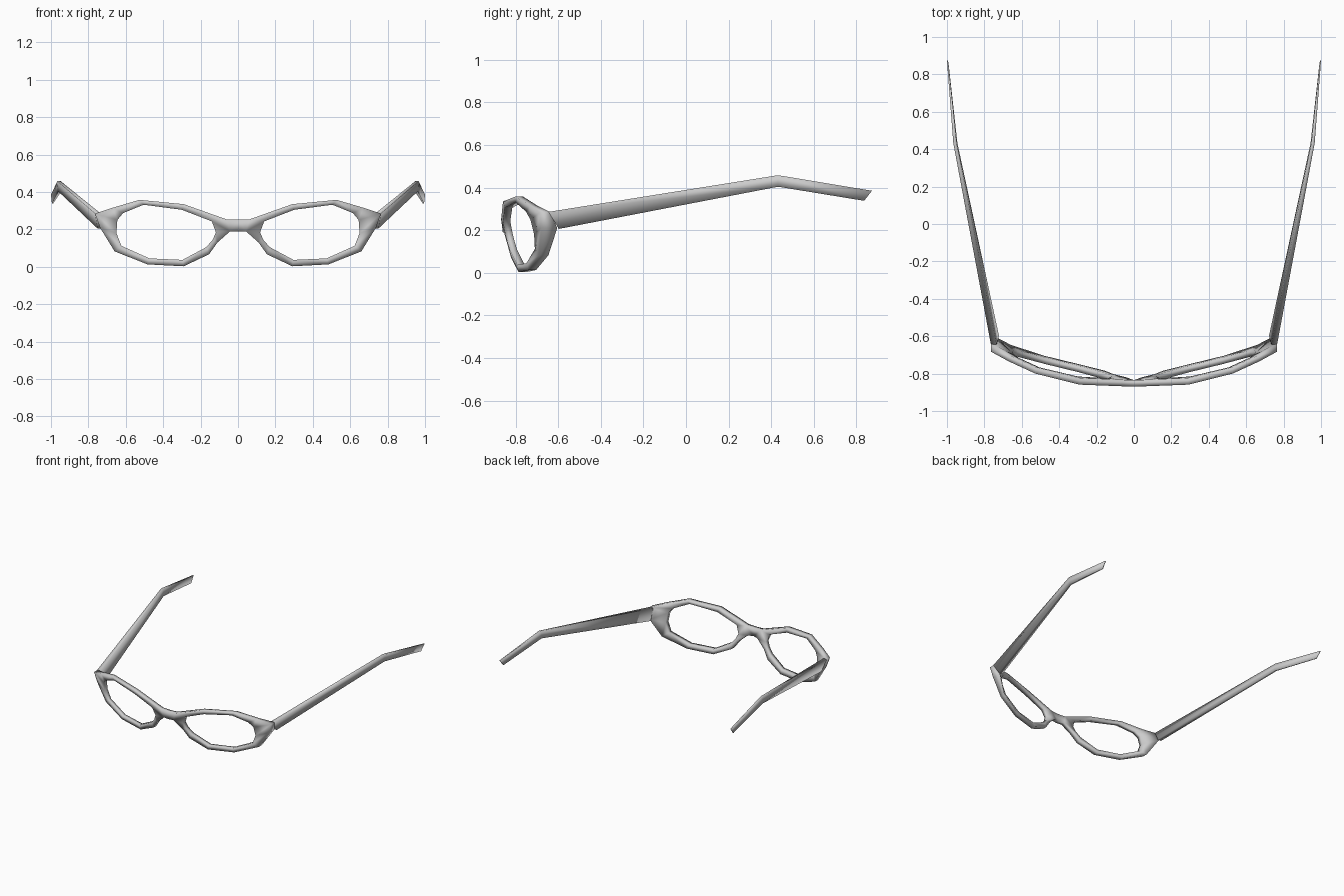
import bpy, bmesh

if "Cube" in bpy.data.objects:
    bpy.data.objects.remove(bpy.data.objects["Cube"])


def finish(bm, name):
    """Turn a half-model bmesh into a smooth object mirrored across x = 0."""
    bmesh.ops.recalc_face_normals(bm, faces=bm.faces)
    me = bpy.data.meshes.new(name)
    bm.to_mesh(me)
    bm.free()
    for p in me.polygons:
        p.use_smooth = True
    ob = bpy.data.objects.new(name, me)
    bpy.context.collection.objects.link(ob)
    mod = ob.modifiers.new("mirror", 'MIRROR')
    mod.use_axis[0] = True
    mod.use_clip = True
    mod.merge_threshold = 0.0005
    return ob


def front_y(x, z):
    """Wrapped and tilted surface that the frame front lies on."""
    return -0.813 + 0.33 * x * x - 0.22 * z


# Lens rim: outer (x, z), inner (x, z), depth at outer edge
RIM = [
    ((.062, .254), (.140, .243), .035),
    ((.042, .190), (.118, .185), .035),
    ((.110, .130), (.135, .145), .035),
    ((.155, .067), (.170, .105), .035),
    ((.290, .003), (.297, .037), .035),
    ((.484, .013), (.473, .045), .035),
    ((.660, .083), (.623, .112), .042),
    ((.738, .210), (.650, .180), .075),
    ((.765, .285), (.645, .250), .045),
    ((.670, .316), (.615, .287), .035),
    ((.527, .358), (.505, .332), .035),
    ((.290, .335), (.300, .305), .035),
]

bm = bmesh.new()
rings = []
for (ox, oz), (ix, iz), d in RIM:
    oy, iy = front_y(ox, oz), front_y(ix, iz)
    rings.append([bm.verts.new(c) for c in (
        (ox, oy, oz), (ox, oy + d, oz), (ix, iy + .035, iz), (ix, iy, iz))])
for i, a in enumerate(rings):
    b = rings[(i + 1) % len(rings)]
    for j in range(4):
        if i == 0 and j == 0:
            continue            # left open for the bridge
        k = (j + 1) % 4
        bm.faces.new((a[j], a[k], b[k], b[j]))

# Bridge running to the centre line
root = [rings[0][0], rings[0][1], rings[1][1], rings[1][0]]
mid = [bm.verts.new(c) for c in (
    (0, -.868, .252), (0, -.835, .252), (0, -.835, .19), (0, -.86, .19))]
for j in range(4):
    k = (j + 1) % 4
    bm.faces.new((root[j], root[k], mid[k], mid[j]))
finish(bm, "frame_front")

# Temples: top outer edge, bottom outer edge, thickness
TEMPLE = [
    ((.765, -.645, .286), (.752, -.597, .206), .030),
    ((.966, .432, .458), (.962, .432, .404), .018),
    ((1.0, .873, .385), (.995, .836, .338), .006),
]
bm = bmesh.new()
secs = []
for t, b, w in TEMPLE:
    secs.append([bm.verts.new(c) for c in (
        t, b, (b[0] - w, b[1], b[2]), (t[0] - w, t[1], t[2]))])
for a, b in zip(secs, secs[1:]):
    for j in range(4):
        k = (j + 1) % 4
        bm.faces.new((a[j], a[k], b[k], b[j]))
bm.faces.new(secs[0])
bm.faces.new(secs[-1])
finish(bm, "temple_arms")
